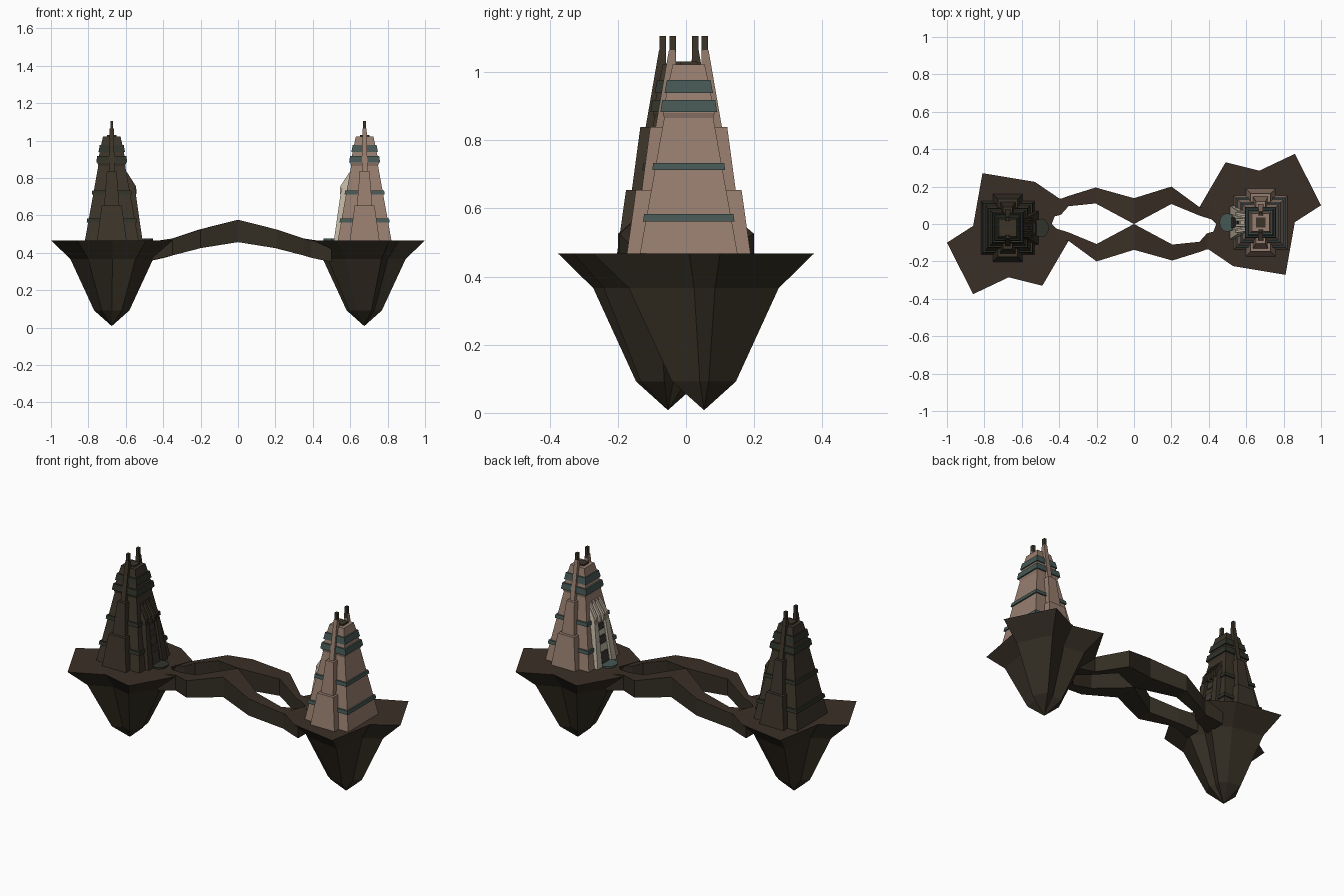
import bpy, bmesh
from mathutils import Matrix, Vector
from math import pi

if "Cube" in bpy.data.objects:
    bpy.data.objects.remove(bpy.data.objects["Cube"])


def mat(name, r, g, b):
    m = bpy.data.materials.new(name)
    m.diffuse_color = (r, g, b, 1)
    m.use_nodes = True
    m.node_tree.nodes["Principled BSDF"].inputs["Base Color"].default_value = m.diffuse_color
    return m


TAN = mat("tan_stone", .305, .205, .156)
CREAM = mat("cream_stone", .56, .49, .385)
TEAL = mat("teal_trim", .062, .098, .089)
DARK = mat("dark_stone", .044, .034, .022)
DARK_TRIM = mat("dark_trim", .030, .033, .023)
GROUND = mat("brown_ground", .042, .028, .019)
ROCK = mat("dark_rock", .034, .027, .017)
SHADE = mat("window_grey", .045, .042, .037)


def loft(name, rings, mats, xf=Matrix()):
    """Skin closed rings of points; a second material goes on upward faces."""
    bm = bmesh.new()
    loops = [[bm.verts.new(p) for p in ring] for ring in rings]
    n = len(loops[0])
    for a, b in zip(loops, loops[1:]):
        for i in range(n):
            j = (i + 1) % n
            bm.faces.new((a[i], a[j], b[j], b[i]))
    bm.faces.new(loops[0])
    bm.faces.new(loops[-1])
    bmesh.ops.remove_doubles(bm, verts=bm.verts, dist=1e-5)
    bmesh.ops.recalc_face_normals(bm, faces=bm.faces)
    if len(mats) > 1:
        for f in bm.faces:
            f.material_index = int(f.normal.z > .8)
    me = bpy.data.meshes.new(name)
    bm.to_mesh(me)
    bm.free()
    for m in mats:
        me.materials.append(m)
    ob = bpy.data.objects.new(name, me)
    ob.matrix_world = xf
    bpy.context.collection.objects.link(ob)
    return ob


def rect(x0, x1, y0, y1, z):
    return [(x0, y0, z), (x1, y0, z), (x1, y1, z), (x0, y1, z)]


def square(h, z):
    return rect(-h, h, -h, h, z)


TURN = Matrix.Rotation(pi, 4, 'Z')
TOP = .467

# Floating rock islands: star outline shrinking down to a point
outline = [(.35, .09), (.49, .33), (.67, .285), (.86, .375), (1, .1), (.86, .01),
           (.81, -.272), (.53, -.225), (.39, -.13), (.44, 0)]
c = Vector((.675, .053))


def island_ring(s, z):
    return [(*(c + (Vector(p) - c) * s), z) for p in outline]


island = [island_ring(s, z) for s, z in ((1, TOP), (.68, .366), (.29, .092), (0, .008))]

# Bridge strand stations: x, outer y, inner y, top z, bottom z
stations = [(-.50, .15, .02, .46, .35), (-.39, .135, .05, .464, .374), (-.35, .15, .095, .477, .386),
            (-.205, .195, .11, .525, .425), (0, .138, 0, .577, .457),
            (.2, .2, .107, .525, .425), (.35, .09, .045, .477, .386), (.46, .10, .01, .46, .36)]
strand = [[(x, yo, zt), (x, yi, zt), (x, yi, zb), (x, yo, zb)] for x, yo, yi, zt, zb in stations]

for side, xf in (("right", Matrix()), ("left", TURN)):
    loft(side + "_island", island, [ROCK, GROUND], xf)
    loft(side + "_bridge_strand", strand, [ROCK, GROUND], xf)


def tower(side, xf, wall, trim, porch, opening):
    """Tapered tower whose porch faces local -x."""
    def part(name, rings, m):
        return loft(side + "_" + name, rings, [m], xf)

    # Main body with slightly flared head and roof block
    part("tower_body", [square(h, z) for h, z in
         ((.145, TOP - .01), (.072, .865), (.076, .88), (.056, .98), (.047, 1.022))], wall)
    part("roof_block", [square(.026, 1.01), square(.026, 1.03)], DARK)

    # Trim collars
    for z0, z1, h0, h1 in ((.562, .583, .134, .131), (.712, .733, .107, .104),
                           (.882, .917, .083, .078), (.938, .976, .071, .064)):
        part("trim_collar", [square(h0, z0), square(h1, z1)], trim)

    # Stepped buttresses and antennas on the front and back
    steps = ((TOP - .005, .653, .182, .155, .08, .053),
             (.6, .838, .145, .113, .045, .026),
             (.8, 1.065, .104, .058, .016, .011))
    for s in (-1, 1):
        for z0, z1, y0, y1, w0, w1 in steps:
            part("buttress", [rect(-w0, w0, s * .02, s * y0, z0),
                              rect(-w1, w1, s * .04, s * y1, z1)], wall)
        part("antenna", [rect(-.008, .008, s * .038, s * .057, z) for z in (1.0, 1.105)], DARK)

    # Porch: two battered piers, a recessed middle and a sloping hood
    levels = ((TOP - .005, .165, .09), (.74, .125, .064), (.815, .078, .05))

    def at(z):
        k = (z - TOP) / (.74 - TOP)
        return .165 - .04 * k

    part("porch_core", [rect(-d + .015, -.02, -w + .02, w - .02, z) for z, d, w in levels], porch)
    for s in (-1, 1):
        part("porch_pier", [rect(-d, -.02, s * w * .5, s * w, z) for z, d, w in levels], porch)

    # Hood ribs standing up from the slope
    for y in (-.048, -.016, .016, .048):
        part("hood_rib", [rect(-.133, -.1, y - .007, y + .007, .715),
                          rect(-.13, -.08, y - .007, y + .007, .755),
                          rect(-.082, -.05, y * .85 - .006, y * .85 + .006, .83)], porch)

    # Doorway and windows as thin plates on the recessed wall
    for z0, z1, w in ((TOP, .54, .03), (.585, .63, .025), (.665, .70, .022)):
        part("porch_opening", [rect(-at(z) + .009, -at(z) + .016, -w, w, z) for z in (z0, z1)], opening)

    # Round landing disc at the foot of the porch
    bpy.ops.mesh.primitive_cylinder_add(vertices=12, radius=.05, depth=.012)
    disc = bpy.context.object
    disc.name = side + "_landing_disc"
    disc.data.materials.append(trim)
    disc.matrix_world = xf @ Matrix.Translation((-.178, 0, TOP + .004)) @ Matrix.Diagonal((.85, 1, 1, 1))


tower("right", Matrix.Translation((.677, .008, 0)), TAN, TEAL, CREAM, SHADE)
tower("left", Matrix.Translation((-.675, -.021, 0)) @ TURN, DARK, DARK_TRIM, DARK, SHADE)
